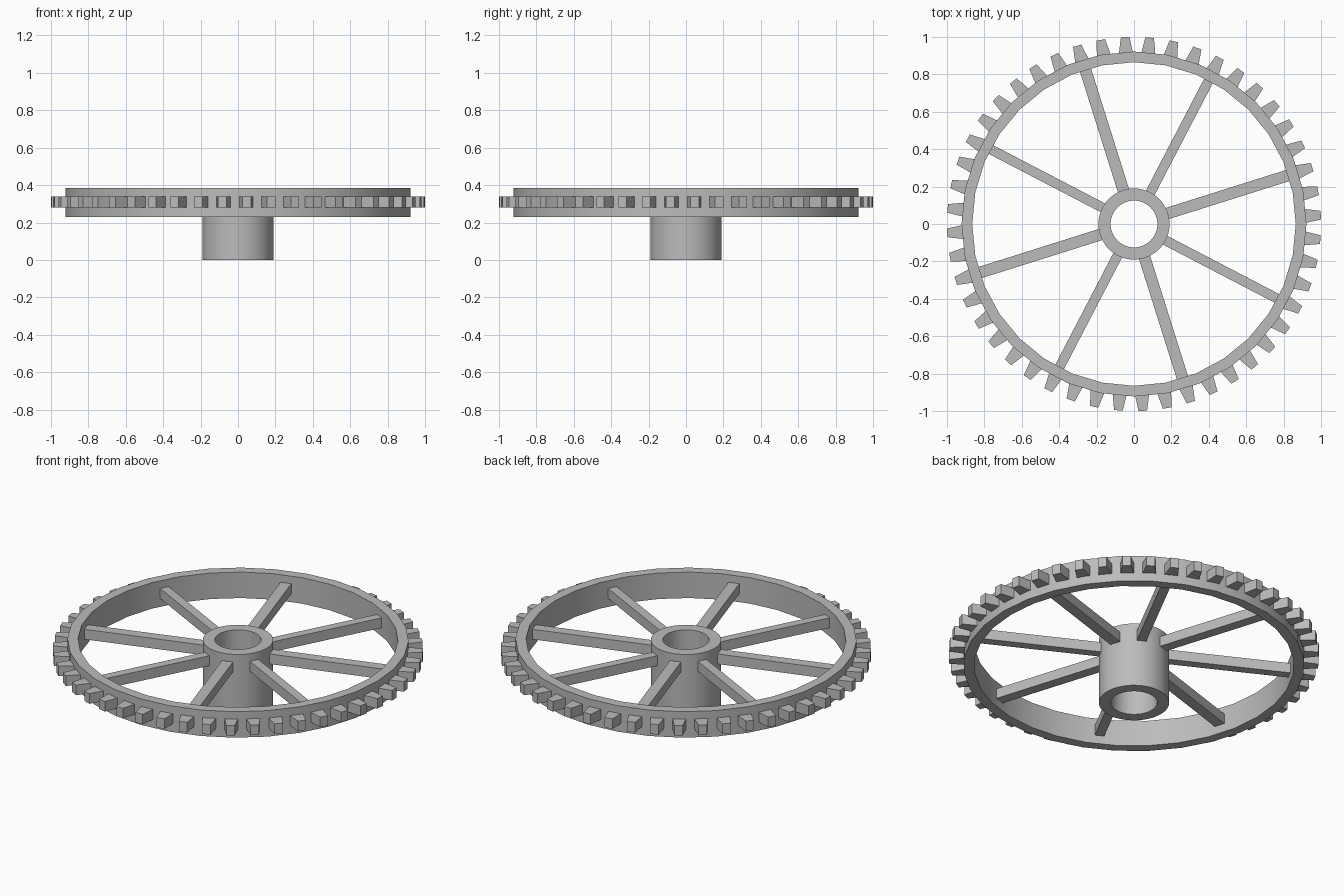
import bpy, bmesh, math
from mathutils import Matrix

cube = bpy.data.objects.get("Cube")
if cube:
    bpy.data.objects.remove(cube, do_unlink=True)

grey = bpy.data.materials.new("cast grey")
grey.use_nodes = True
colour = (0.5, 0.5, 0.5, 1)
grey.diffuse_color = colour
grey.node_tree.nodes["Principled BSDF"].inputs["Base Color"].default_value = colour


def finish(name, bm):
    bmesh.ops.recalc_face_normals(bm, faces=bm.faces)
    mesh = bpy.data.meshes.new(name)
    bm.to_mesh(mesh)
    bm.free()
    mesh.materials.append(grey)
    obj = bpy.data.objects.new(name, mesh)
    bpy.context.collection.objects.link(obj)
    return obj


def tube(name, inner, outer, z0, z1, sides):
    """Rectangular section swept round the z axis."""
    bm = bmesh.new()
    section = [(inner, z0), (outer, z0), (outer, z1), (inner, z1)]
    rings = []
    for i in range(sides):
        a = math.tau * i / sides
        rings.append([bm.verts.new((r * math.cos(a), r * math.sin(a), z)) for r, z in section])
    for i in range(sides):
        p, q = rings[i], rings[(i + 1) % sides]
        for k in range(4):
            m = (k + 1) % 4
            bm.faces.new((p[k], q[k], q[m], p[m]))
    obj = finish(name, bm)
    bpy.ops.object.select_all(action="DESELECT")
    obj.select_set(True)
    bpy.context.view_layer.objects.active = obj
    bpy.ops.object.shade_smooth_by_angle(angle=math.radians(30))
    return obj


def radial_bar(name, r0, r1, w0, w1, z0, z1, angle):
    """Bar pointing outward, w0 wide at r0 and w1 wide at r1."""
    bm = bmesh.new()
    outline = [(r0, -w0 / 2), (r1, -w1 / 2), (r1, w1 / 2), (r0, w0 / 2)]
    base = bm.faces.new([bm.verts.new((x, y, z0)) for x, y in outline])
    ext = bmesh.ops.extrude_face_region(bm, geom=[base])
    top = [v for v in ext["geom"] if isinstance(v, bmesh.types.BMVert)]
    bmesh.ops.translate(bm, verts=top, vec=(0, 0, z1 - z0))
    bmesh.ops.rotate(bm, verts=bm.verts, matrix=Matrix.Rotation(math.radians(angle), 3, "Z"))
    return finish(name, bm)


# Hub and rim
tube("hub", 0.125, 0.19, 0, 0.385, 64)
tube("rim", 0.865, 0.922, 0.23, 0.385, 32)

# Eight spokes, alternately wide and narrow
for i in range(8):
    width = 0.062 if i % 2 == 0 else 0.052
    radial_bar(f"spoke_{i + 1}", 0.18, 0.875, width, width, 0.28, 0.34, 17.5 + 45 * i)

# Tapered teeth round the rim
for i in range(48):
    radial_bar(f"tooth_{i + 1}", 0.90, 1.0, 0.08, 0.046, 0.28, 0.34, 2.7 + 7.5 * i)
